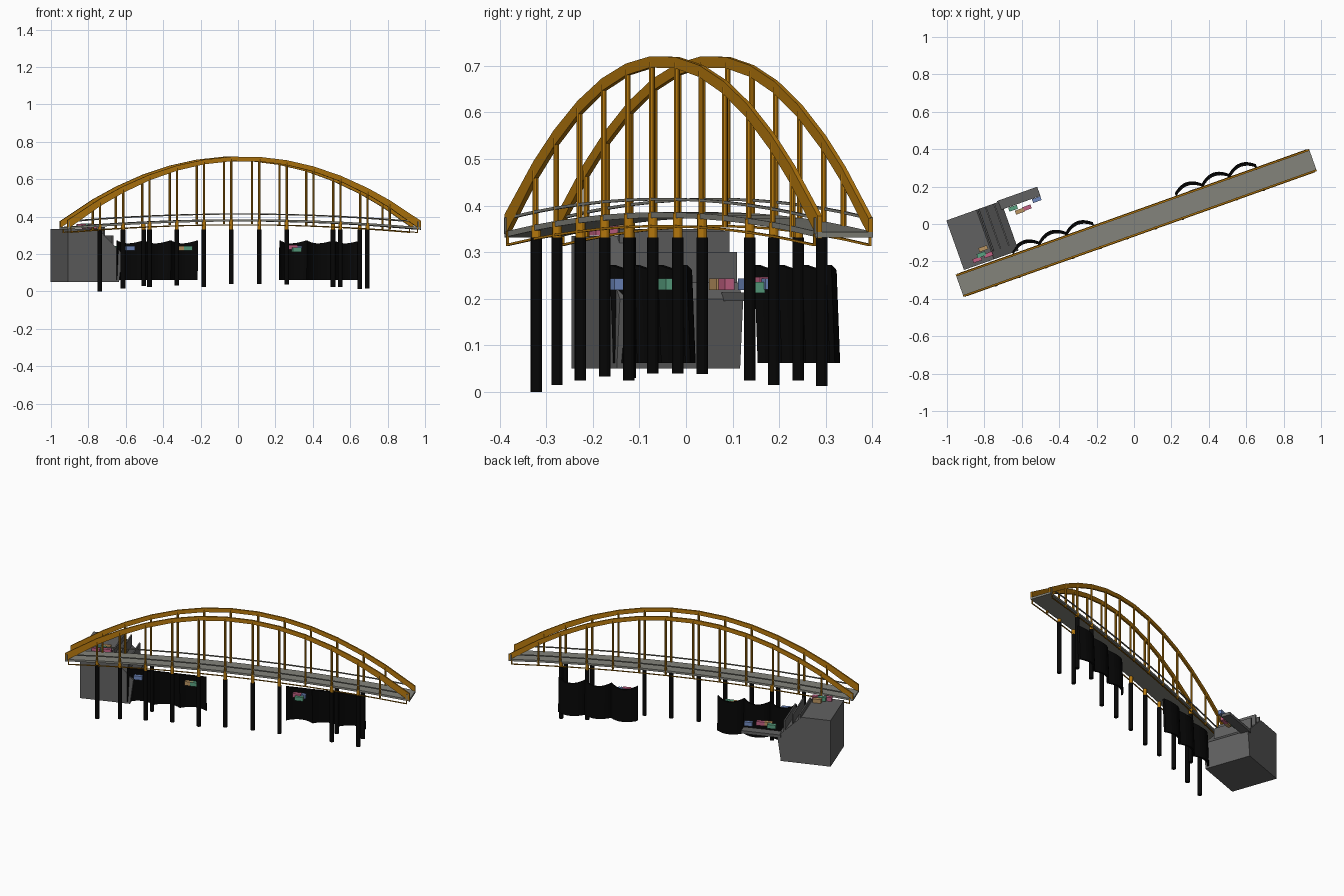
import bpy, bmesh, math
from mathutils import Matrix

if "Cube" in bpy.data.objects:
    bpy.data.objects.remove(bpy.data.objects["Cube"])

# Everything is built along the bridge (u = length, v = width), then turned in plan
PLACE = Matrix.Translation((0.01, 0.005, 0)) @ Matrix.Rotation(math.radians(19.6), 4, 'Z')
V = 0.063                                     # half deck width
RIB = 0.058                                   # arch and pile line
NODES = [-0.815, -0.683, -0.533, -0.378, -0.224, -0.07, 0.09, 0.245, 0.397, 0.55, 0.704, 0.83]
SPAN = [-1.0] + NODES + [1.005]


def mat(name, rgb):
    m = bpy.data.materials.new(name)
    m.diffuse_color = (*rgb, 1)
    m.use_nodes = True
    m.node_tree.nodes["Principled BSDF"].inputs["Base Color"].default_value = m.diffuse_color
    return m


ORANGE = mat("ochre steel", (0.47, 0.19, 0.004))
DECK = mat("deck grey", (0.23, 0.23, 0.20))
STONE = mat("dark concrete", (0.12, 0.12, 0.12))
BLACK = mat("black", (0.002, 0.002, 0.002))
PINK = mat("pink", (0.55, 0.12, 0.23))
TAN = mat("tan", (0.50, 0.30, 0.12))
GREEN = mat("green", (0.10, 0.36, 0.22))
BLUE = mat("blue", (0.16, 0.25, 0.52))


def finish(bm, name, material):
    bmesh.ops.recalc_face_normals(bm, faces=bm.faces)
    me = bpy.data.meshes.new(name)
    bm.to_mesh(me)
    bm.free()
    me.materials.append(material)
    ob = bpy.data.objects.new(name, me)
    ob.matrix_world = PLACE
    bpy.context.collection.objects.link(ob)
    return ob


def add_box(bm, u0, u1, v0, v1, z0, z1):
    m = Matrix.Translation(((u0 + u1) / 2, (v0 + v1) / 2, (z0 + z1) / 2)) @ \
        Matrix.Diagonal((u1 - u0, v1 - v0, z1 - z0, 1))
    bmesh.ops.create_cube(bm, size=1, matrix=m)


def add_rod(bm, u, v, z0, z1, r, sides=12):
    bmesh.ops.create_cone(bm, cap_ends=True, segments=sides, radius1=r, radius2=r, depth=z1 - z0,
                          matrix=Matrix.Translation((u, v, (z0 + z1) / 2)))


def add_loft(bm, rings):
    """Skin closed rings of points and cap both ends."""
    rings = [[bm.verts.new(p) for p in r] for r in rings]
    n = len(rings[0])
    for a, b in zip(rings, rings[1:]):
        for i in range(n):
            bm.faces.new((a[i], a[(i + 1) % n], b[(i + 1) % n], b[i]))
    bm.faces.new(rings[0])
    bm.faces.new(rings[-1][::-1])


def add_beam(bm, height, us, v, half_v, depth, flare=0.0):
    """Rectangular beam following z = height(u); flare deepens it towards the ends."""
    rings = []
    for u in us:
        slope = (height(u + 0.01) - height(u - 0.01)) / 0.02
        h = (depth + flare * u * u) / 2 * math.sqrt(1 + slope * slope)
        z = height(u)
        rings.append([(u, v - half_v, z - h), (u, v + half_v, z - h),
                      (u, v + half_v, z + h), (u, v - half_v, z + h)])
    add_loft(bm, rings)


def arch_z(u):
    return 0.357 + 0.353 * (1 - u * u)


def deck_z(u):
    return 0.338 + 0.042 * (1 - u * u)


# Deck
bm = bmesh.new()
add_beam(bm, deck_z, SPAN, 0, V, 0.012)
finish(bm, "deck", DECK)

# Arches, hangers, lower cables and handrails on both sides
for side, label, flare in ((-1, "front", 0.015), (1, "back", 0.006)):
    v = side * RIB
    bm = bmesh.new()
    add_beam(bm, arch_z, SPAN, v, 0.005, 0.024, flare)
    finish(bm, label + "_arch", ORANGE)

    bm = bmesh.new()
    for u in NODES:
        add_rod(bm, u, v, deck_z(u) - 0.02, arch_z(u), 0.0065, 8)
    finish(bm, label + "_hangers", ORANGE)

    bm = bmesh.new()
    ends = [-0.98] + NODES + [0.985]
    add_beam(bm, lambda u: deck_z(u) - 0.024, ends, side * V, 0.0025, 0.005)
    for u in (-0.98, 0.985):
        add_box(bm, u - 0.0025, u + 0.0025, side * V - 0.0025, side * V + 0.0025, 0.313, 0.345)
    finish(bm, label + "_lower_cable", ORANGE)

    bm = bmesh.new()
    add_beam(bm, lambda u: deck_z(u) + 0.034, SPAN, side * (V - 0.003), 0.003, 0.006)
    for u in (-0.99, 0.99):
        add_box(bm, u - 0.003, u + 0.003, side * V - 0.003, side * V + 0.003,
                deck_z(u), deck_z(u) + 0.036)
    finish(bm, label + "_handrail", DECK)

# Piles with ochre sockets: position along, side, foot height
FEET = [0.0, 0.015, 0.025, 0.033, 0.025, 0.04, 0.04, 0.038, None, 0.025, 0.015, None]
PILES = [(u, -0.056, f) for u, f in zip(NODES, FEET) if f is not None]
PILES += [(-0.527, 0.055, 0.03), (0.548, 0.055, 0.025), (0.70, 0.055, 0.013)]
piles, sockets = bmesh.new(), bmesh.new()
for u, v, foot in PILES:
    add_rod(piles, u, v, foot, 0.332, 0.0125)
    add_rod(sockets, u, v, 0.33, deck_z(u) + 0.004, 0.0105)
finish(piles, "piles", BLACK)
finish(sockets, "pile_sockets", ORANGE)

# Scalloped screen walls: three curved bays each, leaning slightly outward at the foot
STEP, BAY = 0.1533, 10
for start, label in ((-0.675, "left"), (0.25, "right")):
    bm = bmesh.new()
    for bay in range(3):
        rings = []
        for i in range(BAY + 1):
            t = i / BAY * 2 - 1
            u = start + STEP * (bay + i / BAY)
            v = 0.064 + 0.034 * (1 - t * t)
            top, foot = 0.257 + 0.016 * t * t, 0.062
            rings.append([(u, v + 0.005, foot), (u, v + 0.017, foot),
                          (u, v + 0.009, top), (u, v - 0.003, top)])
        add_loft(bm, rings)
    finish(bm, label + "_screen_wall", BLACK)

# Bank block: side profile (u, z) extruded across v
profile = [(-0.95, 0.05), (-0.66, 0.05), (-0.64, 0.20), (-0.78, 0.335), (-0.95, 0.335)]
bm = bmesh.new()
add_loft(bm, [[(u, v, z) for u, z in profile] for v in (0.072, 0.353)])
finish(bm, "bank_block", STONE)

# Upright fins stepping down the slope
bm = bmesh.new()
for u, top in ((-0.768, 0.35), (-0.728, 0.345), (-0.68, 0.30)):
    add_box(bm, u - 0.004, u + 0.004, 0.115, 0.352, 0.20, top)
finish(bm, "stepped_fins", STONE)

# Landing stage
bm = bmesh.new()
add_box(bm, -0.66, -0.432, 0.308, 0.36, 0.195, 0.213)
finish(bm, "landing_stage", STONE)

# Small coloured boxes: (material, name, [(u, v, z centre)])
BOXES = [
    (GREEN, "green_boxes", [(-0.592, 0.295, 0.231), (-0.278, 0.050, 0.231),
                            (0.335, 0.036, 0.224), (-0.835, 0.118, 0.352)]),
    (TAN, "tan_boxes", [(-0.564, 0.268, 0.231), (-0.310, 0.052, 0.231), (-0.815, 0.145, 0.350)]),
    (PINK, "pink_boxes", [(-0.522, 0.272, 0.231), (0.318, 0.052, 0.235),
                          (-0.865, 0.100, 0.348), (-0.80, 0.105, 0.348)]),
    (BLUE, "blue_boxes", [(-0.457, 0.296, 0.231), (-0.605, 0.050, 0.231), (0.345, 0.056, 0.232)]),
]
for material, name, spots in BOXES:
    bm = bmesh.new()
    for u, v, z in spots:
        add_box(bm, u - 0.024, u + 0.024, v - 0.011, v + 0.011, z - 0.012, z + 0.012)
    finish(bm, name, material)
